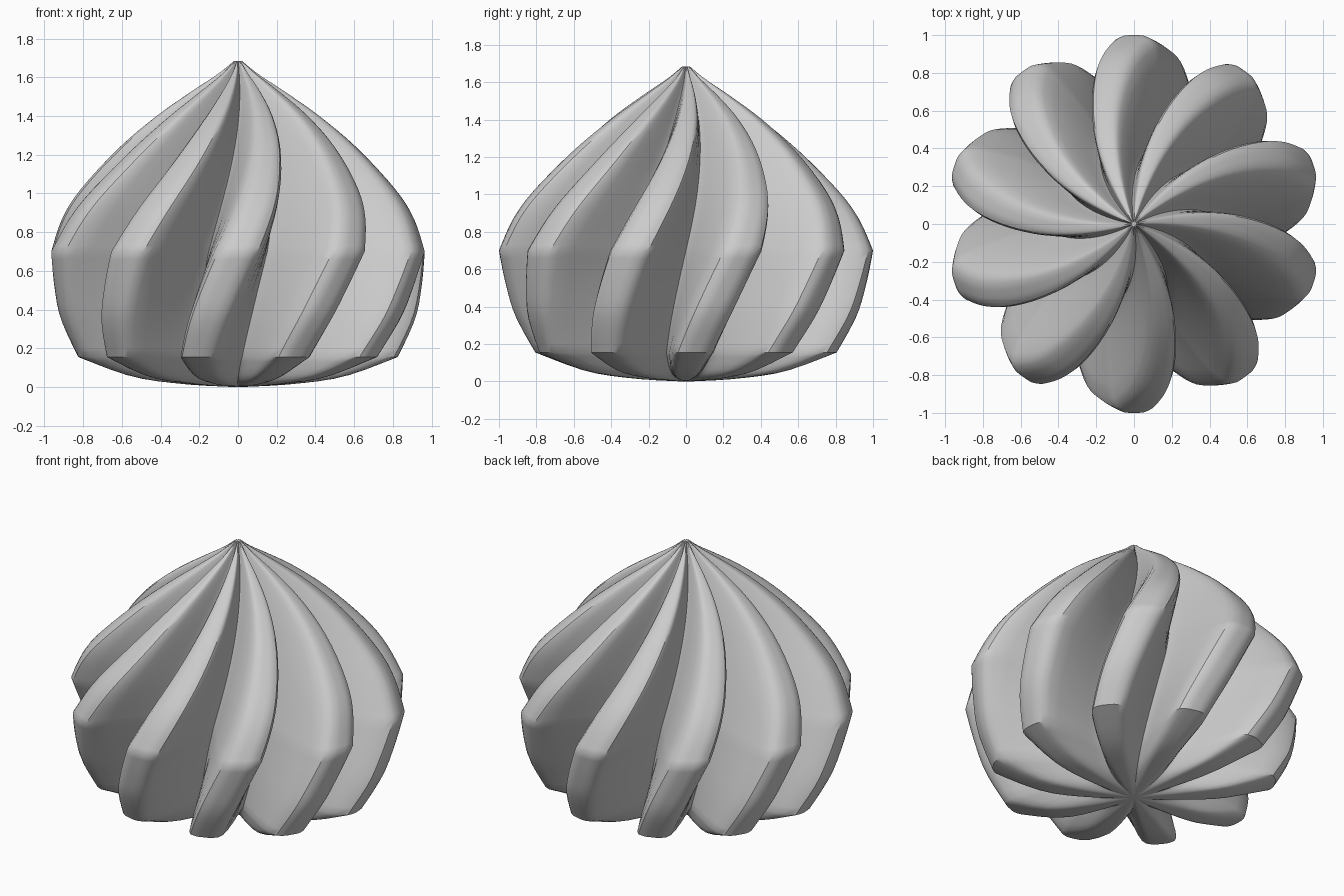
import bpy, bmesh, math

LOBES, STEPS, TWIST = 10, 24, math.radians(27.5)

cube = bpy.data.objects.get("Cube")
if cube:
    bpy.data.objects.remove(cube, do_unlink=True)

# Ridge outline as (radius, height), split where it bends sharply
BASE = [(0.02, 0.0), (0.28, 0.015), (0.55, 0.055), (0.825, 0.155)]
SIDE = [(0.825, 0.155), (0.92, 0.35), (0.965, 0.52), (1.0, 0.7)]
CROWN = [(1.0, 0.7), (0.925, 0.87), (0.82, 1.02), (0.615, 1.235),
         (0.42, 1.4), (0.25, 1.52), (0.1, 1.62), (0.02, 1.685)]
# Lobe section: fraction of ridge radius, from ridge to valley
SECTION = [1.0, 0.995, 0.95, 0.75, 0.58, 0.49]


def spline(pts, t):
    """Catmull-Rom value at t in 0..1 along evenly spaced points."""
    s = t * (len(pts) - 1)
    i = min(int(s), len(pts) - 2)
    u = s - i
    a, b, c, d = (pts[max(0, min(len(pts) - 1, i + k))] for k in (-1, 0, 1, 2))
    return tuple(q + u / 2 * (r - p + u * (2 * p - 5 * q + 4 * r - w
                 + u * (3 * (q - r) + w - p))) for p, q, r, w in zip(a, b, c, d))


def section(phase):
    p = abs((phase + 0.5) % 1 - 0.5) * 2
    return spline([(v,) for v in SECTION], p)[0]


def build_swirl():
    rows = []
    for part, n in ((BASE, 10), (SIDE, 10), (CROWN, 28)):
        rows += [spline(part, k / n) for k in range(n)]
    rows.append(CROWN[-1])
    bm = bmesh.new()
    count = LOBES * STEPS
    rings = []
    for r, z in rows:
        turn = TWIST * (z - 0.7) - math.pi / 2
        ring = []
        for i in range(count):
            a = math.tau * i / count
            rad = r * section(i / STEPS)
            ring.append(bm.verts.new((rad * math.cos(a + turn),
                                      rad * math.sin(a + turn), z)))
        rings.append(ring)
    for low, high in zip(rings, rings[1:]):
        for i in range(count):
            j = (i + 1) % count
            bm.faces.new((low[i], low[j], high[j], high[i]))
    bm.faces.new(rings[0][::-1])
    bm.faces.new(rings[-1])
    mesh = bpy.data.meshes.new("piped_swirl")
    bm.to_mesh(mesh)
    bm.free()
    obj = bpy.data.objects.new("piped_swirl", mesh)
    bpy.context.collection.objects.link(obj)
    return obj


# Plain grey finish
grey = bpy.data.materials.new("light_grey")
grey.use_nodes = True
colour = (0.6, 0.6, 0.6, 1)
grey.diffuse_color = colour
grey.node_tree.nodes["Principled BSDF"].inputs["Base Color"].default_value = colour

swirl = build_swirl()
swirl.data.materials.append(grey)
bpy.ops.object.select_all(action="DESELECT")
swirl.select_set(True)
bpy.context.view_layer.objects.active = swirl
bpy.ops.object.shade_smooth_by_angle(angle=math.radians(35))
